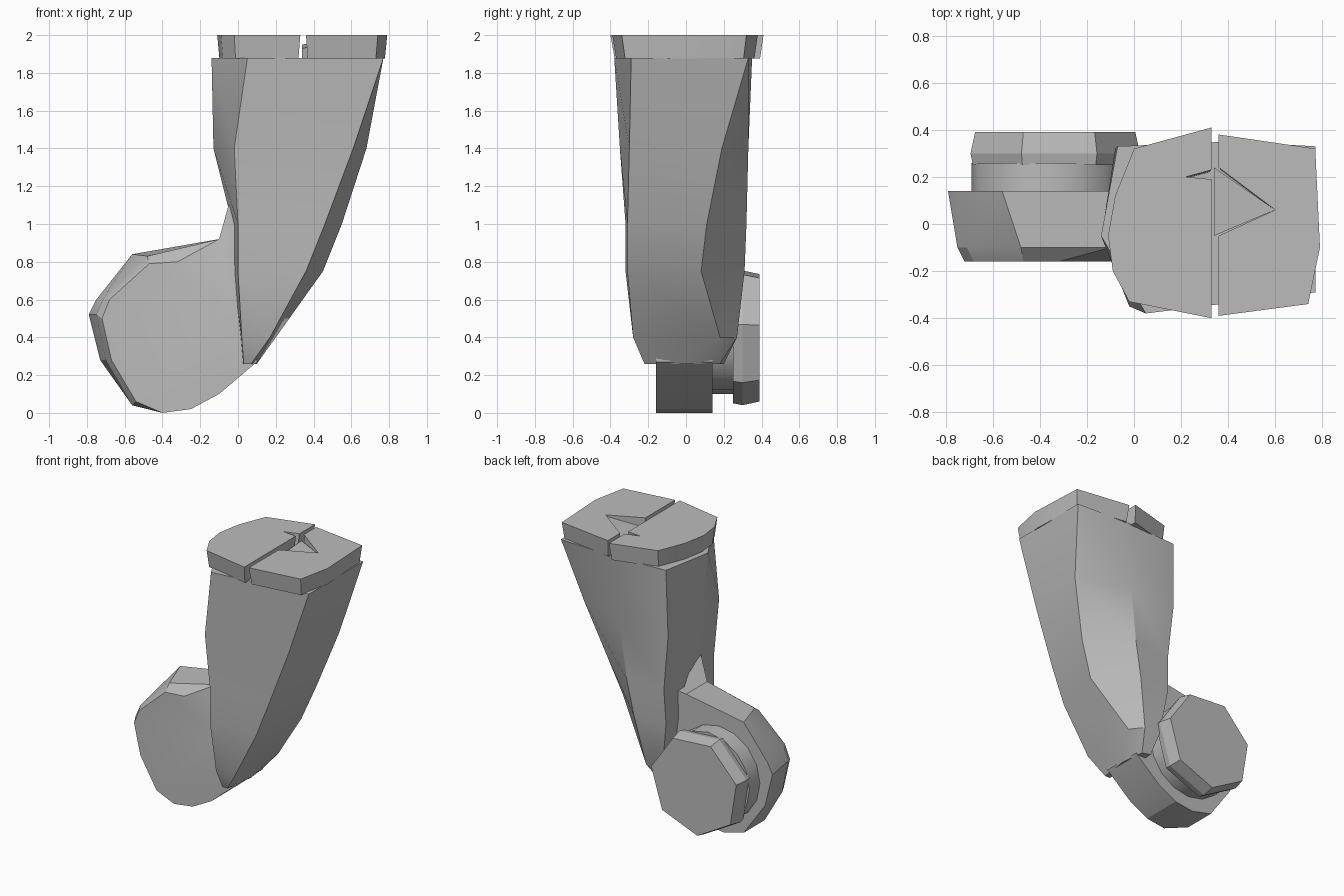
import bpy, bmesh, math
from mathutils import Vector

cube = bpy.data.objects.get("Cube")
if cube:
    bpy.data.objects.remove(cube, do_unlink=True)

# Single grey finish
grey = bpy.data.materials.new("plain_grey")
grey.use_nodes = True
GREY = (0.5, 0.5, 0.5, 1)
grey.diffuse_color = GREY
shader = next(n for n in grey.node_tree.nodes if n.type == "BSDF_PRINCIPLED")
shader.inputs["Base Color"].default_value = GREY


def loft(name, rings, angle=20):
    """Skin a closed solid through rings holding equal numbers of points."""
    bm = bmesh.new()
    loops = [[bm.verts.new(point) for point in ring] for ring in rings]
    for lower, upper in zip(loops, loops[1:]):
        for i in range(len(lower)):
            j = (i + 1) % len(lower)
            bm.faces.new((lower[i], lower[j], upper[j], upper[i]))
    bm.faces.new(loops[0])
    bm.faces.new(loops[-1])
    bmesh.ops.recalc_face_normals(bm, faces=bm.faces)
    mesh = bpy.data.meshes.new(name)
    bm.to_mesh(mesh)
    bm.free()
    mesh.materials.append(grey)
    obj = bpy.data.objects.new(name, mesh)
    bpy.context.collection.objects.link(obj)
    bpy.ops.object.select_all(action="DESELECT")
    obj.select_set(True)
    bpy.context.view_layer.objects.active = obj
    bpy.ops.object.shade_smooth_by_angle(angle=math.radians(angle))
    return obj


def drum(name, centre, sides, stations, phase=math.pi, angle=20):
    """Faceted drum along y; stations are (y, radius) pairs."""
    rings = []
    for y, radius in stations:
        turns = [phase + math.tau * i / sides for i in range(sides)]
        rings.append([(centre[0] + radius * math.cos(t), y,
                       centre[1] + radius * math.sin(t)) for t in turns])
    return loft(name, rings, angle)


def plate(name, outline, bottom=1.875, top=2.0, shrink=0.95):
    """Slab whose lower edge is drawn in towards its middle."""
    middle = sum((Vector(p) for p in outline), Vector((0, 0))) / len(outline)
    low = [middle.lerp(Vector(p), shrink) for p in outline]
    return loft(name, [[(p.x, p.y, bottom) for p in low],
                       [(x, y, top) for x, y in outline]])


# Curved, tapering arm: front left, front right, ridge, back, back left, left
sections = {
    1.88: [(.05, -.38), (.77, -.29), (.77, .33), (.4, .35), (-.07, .33), (-.14, -.05)],
    1.4: [(-.02, -.35), (.61, -.3), (.68, .19), (.3, .33), (-.08, .32), (-.13, 0)],
    1: [(0, -.32), (.46, -.31), (.55, .11), (.25, .32), (-.04, .31), (-.03, 0)],
    .75: [(0, -.32), (.36, -.31), (.45, .08), (.2, .31), (-.05, .3), (-.03, 0)],
    .4: [(.02, -.28), (.17, -.28), (.2, .18), (.13, .27), (0, .27), (.01, 0)],
    .26: [(.03, -.22), (.07, -.22), (.1, 0), (.08, .18), (.02, .2), (.02, 0)],
}
loft("arm", [[(x, y, z) for x, y in ring] for z, ring in sections.items()], 30)

# Front wheel: flat tread, then a chamfer down to the front face;
# a small web climbs the arm near the front
lower_rim = [(-.4, 0), (-.25, .02), (-.1, .1), (.1, .27)]
wheel = {
    .14: [(0, .93), (-.1, .92), (-.56, .84), (-.75, .6), (-.79, .52), (-.73, .28),
          (-.56, .04), *lower_rim, (.15, .6), (.1, .95)],
    -.1: [(-.05, 1.1), (-.1, .92), (-.48, .83), (-.71, .61), (-.75, .52), (-.7, .28),
          (-.56, .04), *lower_rim, (.15, .6), (.1, 1.1)],
    -.16: [(-.02, .58), (-.32, .8), (-.47, .79), (-.68, .6), (-.72, .5), (-.67, .28),
           (-.54, .06), *lower_rim, (.1, .45), (.05, .55)],
}
loft("front_wheel", [[(x, y, z) for x, z in ring] for y, ring in wheel.items()])

# Neck and rear cap of the wheel
drum("wheel_neck", (-.36, .43), 16, ((.12, .33), (.26, .33)), angle=30)
drum("rear_cap", (-.34, .41), 7, ((.25, .36), (.3, .37), (.39, .35)), phase=2.85)

# Split top cover, notched along the gap
plate("cover_right", [(.33, .41), (0, .32), (-.08, .12), (-.11, -.05),
                      (-.09, -.2), (-.02, -.33), (.33, -.4), (.33, .19), (.22, .2), (.33, .23)])
plate("cover_left", [(.36, .38), (.77, .32), (.79, -.1), (.74, -.34),
                     (.36, -.39), (.36, -.05), (.6, .06), (.36, .24)])

# Ramp filling the notch
corners = [(.34, -.05, 1.93), (.6, .06, 1.99), (.34, .24, 1.95)]
loft("notch_ramp", [[(x, y, 1.88) for x, y, z in corners], corners])
